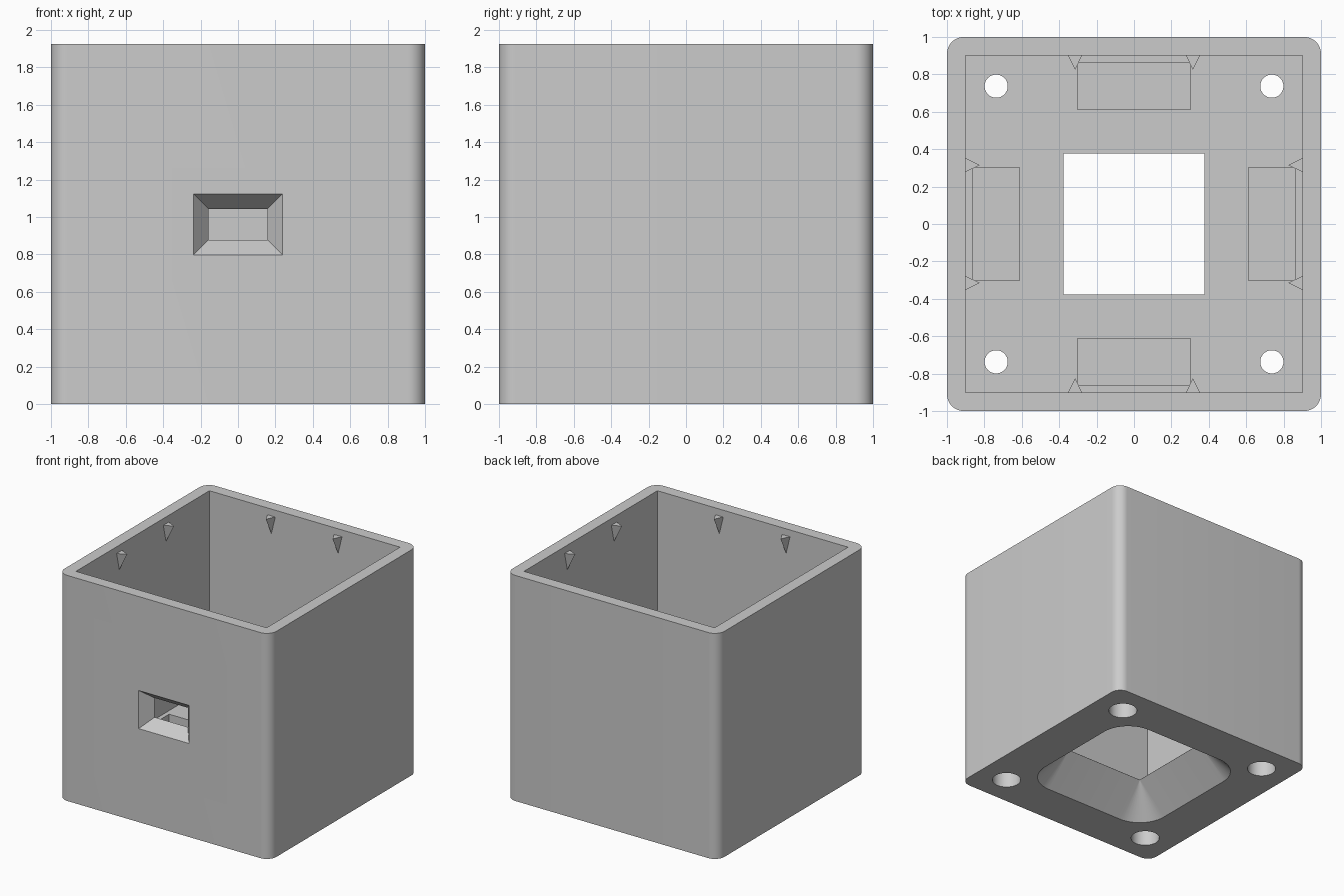
import bpy, bmesh, math
from mathutils import Matrix, Vector

if "Cube" in bpy.data.objects:
    bpy.data.objects.remove(bpy.data.objects["Cube"], do_unlink=True)

HEIGHT, FLOOR, INNER = 1.925, 0.256, 0.9

grey = bpy.data.materials.new("plain grey")
grey.use_nodes = True
grey.diffuse_color = (0.6, 0.6, 0.6, 1)
grey.node_tree.nodes["Principled BSDF"].inputs["Base Color"].default_value = (0.6, 0.6, 0.6, 1)


def add_object(name, bm):
    bmesh.ops.recalc_face_normals(bm, faces=bm.faces[:])
    mesh = bpy.data.meshes.new(name)
    bm.to_mesh(mesh)
    bm.free()
    mesh.materials.append(grey)
    obj = bpy.data.objects.new(name, mesh)
    bpy.context.collection.objects.link(obj)
    return obj


def loft(name, rings):
    """Solid skinned through rings of equal point count."""
    bm = bmesh.new()
    loops = [[bm.verts.new(p) for p in ring] for ring in rings]
    n = len(loops[0])
    for a, b in zip(loops, loops[1:]):
        for i in range(n):
            j = (i + 1) % n
            bm.faces.new((a[i], a[j], b[j], b[i]))
    bm.faces.new(loops[0])
    bm.faces.new(loops[-1])
    return add_object(name, bm)


def round_square(core, radius, z, steps=12):
    """Square of half size core, grown outward by radius."""
    points = []
    for q in range(4):
        mid = math.radians(45 + 90 * q)
        cx, cy = math.copysign(core, math.cos(mid)), math.copysign(core, math.sin(mid))
        for s in range(steps + 1):
            a = math.pi / 2 * (q + s / steps)
            points.append((cx + radius * math.cos(a), cy + radius * math.sin(a), z))
    return points


def rect(x0, x1, y0, y1, z):
    return [(x0, y0, z), (x1, y0, z), (x1, y1, z), (x0, y1, z)]


def cylinder(name, x, y, radius, z0, z1):
    ring = [(x + radius * math.cos(math.tau * i / 32), y + radius * math.sin(math.tau * i / 32))
            for i in range(32)]
    return loft(name, [[(*p, z) for p in ring] for z in (z0, z1)])


def cut(target, cutter):
    mod = target.modifiers.new("cut", "BOOLEAN")
    mod.operation, mod.solver, mod.object = "DIFFERENCE", "EXACT", cutter
    bpy.context.view_layer.objects.active = target
    bpy.ops.object.modifier_apply(modifier=mod.name)
    bpy.data.objects.remove(cutter, do_unlink=True)


# Outer housing with rounded upright edges
housing = loft("housing", [round_square(0.91, 0.09, z) for z in (0, HEIGHT)])

# Open interior with square corners
cut(housing, loft("cavity_cutter", [rect(-INNER, INNER, -INNER, INNER, z) for z in (FLOOR, 2.2)]))

# Floor opening that flares out towards the base
cut(housing, loft("flare_cutter", [round_square(0.376, FLOOR + 0.02, -0.02),
                                   round_square(0.376, 0.001, FLOOR - 0.001),
                                   round_square(0.376, 0.001, 0.4)]))

# Corner screw holes with wider recesses underneath
for x in (-0.737, 0.737):
    for y in (-0.737, 0.737):
        cut(housing, cylinder("screw_cutter", x, y, 0.062, -0.1, 0.4))
        cut(housing, cylinder("recess_cutter", x, y, 0.115, -0.1, 0.15))

# Shallow floor pocket beside each wall
for k in range(4):
    pocket = loft("pocket_cutter", [rect(-0.303, 0.303, -0.863, -0.612, z)
                                    for z in (FLOOR - 0.07, FLOOR + 0.1)])
    pocket.data.transform(Matrix.Rotation(k * math.pi / 2, 4, "Z"))
    cut(housing, pocket)


# Tapered port through the front wall
def port_ring(y, grow):
    w, low, high = 0.157 + grow, 0.878 - grow, 1.043 + grow
    return [(-w, y, low), (w, y, low), (w, y, high), (-w, y, high)]


cut(housing, loft("port_cutter", [port_ring(-1.02, 0.096), port_ring(-0.9, 0),
                                  port_ring(-0.85, 0)]))

# Small pointed clips near the rim, two on each wall
bm = bmesh.new()
for k in range(4):
    turn = Matrix.Rotation(k * math.pi / 2, 3, "Z")
    for x in (-0.315, 0.315):
        corners = [(x - 0.037, -INNER, 1.867), (x + 0.037, -INNER, 1.867),
                   (x, -0.825, 1.867), (x, -INNER, 1.715)]
        v = [bm.verts.new(turn @ Vector(c)) for c in corners]
        for tri in ((0, 1, 2), (0, 2, 3), (2, 1, 3), (1, 0, 3)):
            bm.faces.new([v[i] for i in tri])
add_object("retaining_clips", bm)

# Smooth the rounded surfaces, keep edges crisp
bpy.ops.object.select_all(action="DESELECT")
housing.select_set(True)
bpy.context.view_layer.objects.active = housing
bpy.ops.object.shade_smooth_by_angle(angle=math.radians(30))
